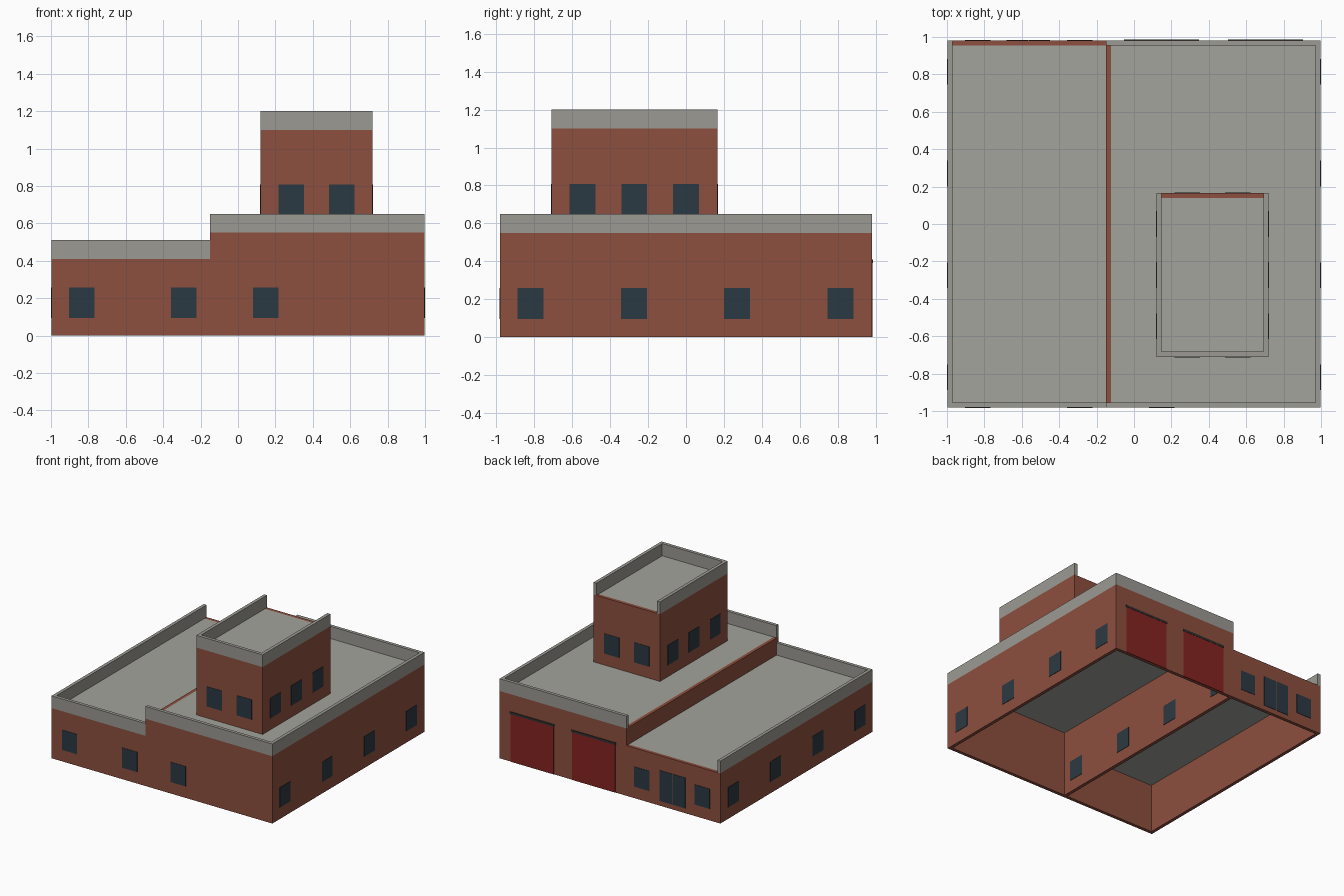
import bpy, bmesh
from mathutils import Matrix, Vector

if "Cube" in bpy.data.objects:
    bpy.data.objects.remove(bpy.data.objects["Cube"])


def material(name, rgb):
    m = bpy.data.materials.new(name)
    m.diffuse_color = (*rgb, 1)
    m.use_nodes = True
    m.node_tree.nodes["Principled BSDF"].inputs["Base Color"].default_value = m.diffuse_color
    return m


BRICK = material("brick", (0.27, 0.08, 0.05))
CONCRETE = material("concrete", (0.33, 0.32, 0.29))
ROOF = material("roofing", (0.37, 0.37, 0.34))
GLASS = material("dark_glass", (0.024, 0.041, 0.054))
RED = material("red_door", (0.23, 0.018, 0.016))
DARK = material("dark_trim", (0.03, 0.03, 0.03))


def boxes(name, mat, ranges):
    """One object from boxes given as (x0, x1, y0, y1, z0, z1)."""
    bm = bmesh.new()
    for x0, x1, y0, y1, z0, z1 in ranges:
        centre = Vector((x0 + x1, y0 + y1, z0 + z1)) / 2
        scale = Matrix.Diagonal((x1 - x0, y1 - y0, z1 - z0, 1))
        bmesh.ops.create_cube(bm, size=1, matrix=Matrix.Translation(centre) @ scale)
    mesh = bpy.data.meshes.new(name)
    bm.to_mesh(mesh)
    bm.free()
    mesh.materials.append(mat)
    ob = bpy.data.objects.new(name, mesh)
    bpy.context.collection.objects.link(ob)


T = 0.027    # wall thickness
OUT = 0.003  # how far windows and doors stand proud


def ring(x0, x1, y0, y1, z0, z1, sides):
    """Wall boxes along the chosen sides: f(ront), b(ack), l(eft), r(ight)."""
    ya = y0 + T if "f" in sides else y0
    yb = y1 - T if "b" in sides else y1
    all_walls = {"f": (x0, x1, y0, y0 + T, z0, z1), "b": (x0, x1, y1 - T, y1, z0, z1),
                 "l": (x0, x0 + T, ya, yb, z0, z1), "r": (x1 - T, x1, ya, yb, z0, z1)}
    return [all_walls[s] for s in sides]


def block(name, x0, x1, y0, y1, z0, z1, walls, parapet, roof_x1):
    boxes(name + "_walls", BRICK, ring(x0, x1, y0, y1, z0, z1, walls))
    boxes(name + "_parapet", CONCRETE, ring(x0, x1, y0, y1, z1, z1 + 0.1, parapet))
    boxes(name + "_roof", ROOF, [(x0 + T, roof_x1, y0 + T, y1 - T, z1 - 0.012, z1)])


def panels(name, mat, side, plane, centres, width, z0, z1, out=OUT):
    """Panels set into a wall, standing slightly proud of its outer face."""
    a, b = (plane - out, plane + 0.006) if side in "fl" else (plane - 0.006, plane + out)
    rows = []
    for c in centres:
        u, v = c - width / 2, c + width / 2
        rows.append((u, v, a, b, z0, z1) if side in "fb" else (a, b, u, v, z0, z1))
    boxes(name, mat, rows)


X, Y, MID = 0.998, 0.982, -0.15

# low wing (shares the middle wall), tall hall and tower
block("low_wing", -X, MID, -Y, Y, 0, 0.41, "fbl", "fl", MID)
block("hall", MID, X, -Y, Y, 0, 0.55, "fblr", "fbr", X - T)
block("tower", 0.12, 0.72, -0.71, 0.165, 0.55, 1.1, "fblr", "flr", 0.72 - T)

# ground-floor windows
WW, Z0, Z1 = 0.137, 0.095, 0.258
side_y = [-0.82, -0.275, 0.27, 0.815]
panels("front_windows", GLASS, "f", -Y, [-0.835, -0.29, 0.148], WW, Z0, Z1)
panels("left_windows", GLASS, "l", -X, side_y, WW, Z0, Z1)
panels("right_windows", GLASS, "r", X, side_y, WW, Z0, Z1)
panels("middle_wall_windows", GLASS, "r", MID + T, side_y, WW, Z0, Z1)
panels("back_windows", GLASS, "b", Y, [-0.835, -0.29], WW, Z0, Z1)

# tower windows
tower_x, tower_y = [0.285, 0.555], [-0.547, -0.273, 0.0]
panels("tower_front_windows", GLASS, "f", -0.71, tower_x, WW, 0.645, 0.808)
panels("tower_back_windows", GLASS, "b", 0.165, tower_x, WW, 0.645, 0.808)
panels("tower_left_windows", GLASS, "l", 0.12, tower_y, WW, 0.645, 0.808)
panels("tower_right_windows", GLASS, "r", 0.72, tower_y, WW, 0.645, 0.808)

# back entrance: double door
panels("entrance_doors", GLASS, "b", Y, [-0.624, -0.506], 0.114, 0.04, 0.29)

# back garage doors with lintels
garage_x = [0.147, 0.703]
panels("garage_doors", RED, "b", Y, garage_x, 0.39, 0, 0.39)
panels("garage_lintels", DARK, "b", Y, garage_x, 0.4, 0.39, 0.408, 0.005)
